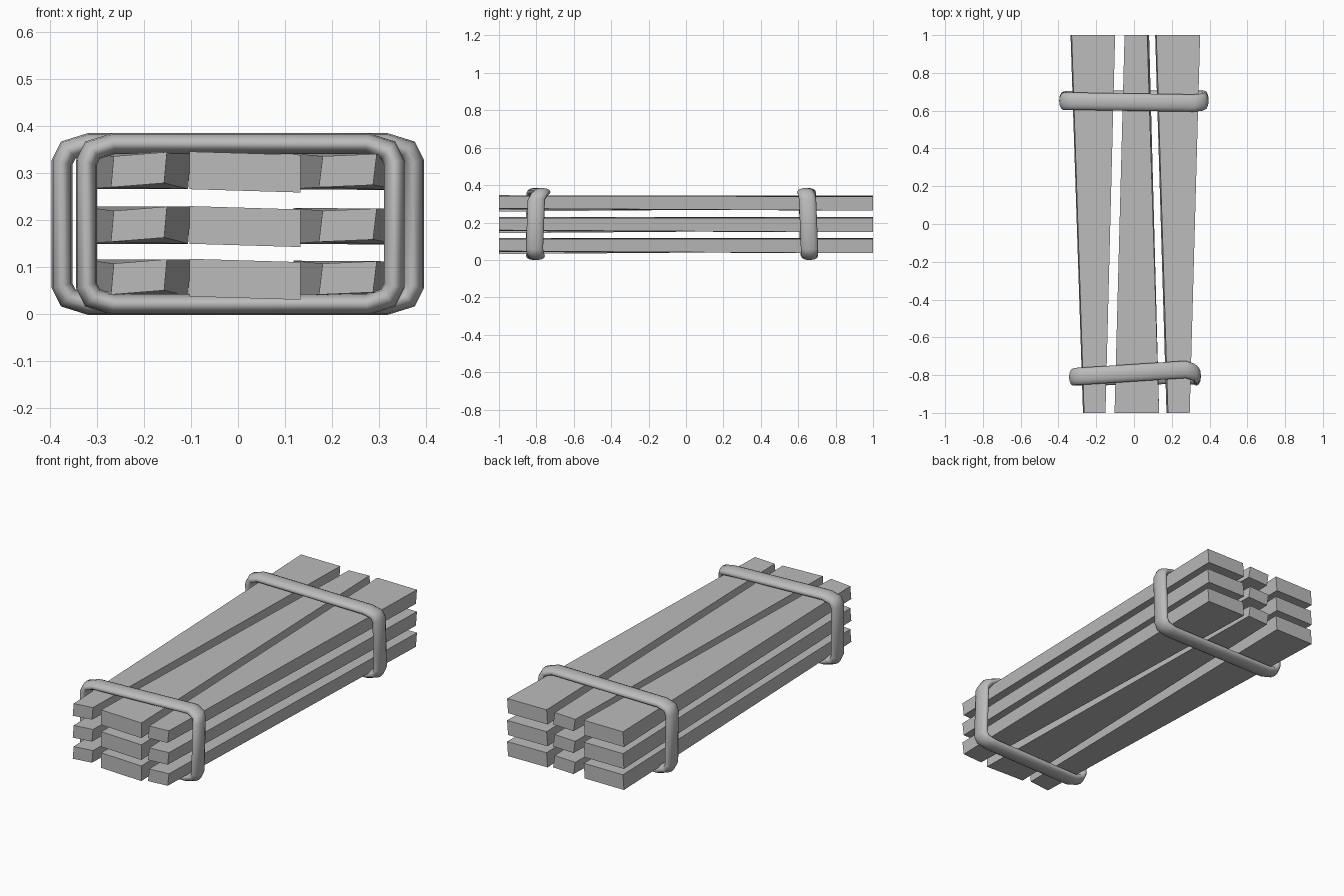
import bpy, bmesh
from math import sin, cos, tau
from mathutils import Vector

cube = bpy.data.objects.get("Cube")
if cube:
    bpy.data.objects.remove(cube)

grey = bpy.data.materials.new("plain grey")
grey.use_nodes = True
colour = (0.5, 0.5, 0.5, 1)
grey.diffuse_color = colour
grey.node_tree.nodes["Principled BSDF"].inputs["Base Color"].default_value = colour


def finish(bm, name, smooth=False):
    bmesh.ops.recalc_face_normals(bm, faces=bm.faces)
    mesh = bpy.data.meshes.new(name)
    bm.to_mesh(mesh)
    bm.free()
    mesh.materials.append(grey)
    if smooth:
        mesh.shade_smooth()
    obj = bpy.data.objects.new(name, mesh)
    bpy.context.collection.objects.link(obj)


def bridge(bm, a, b):
    n = len(a)
    for i in range(n):
        j = (i + 1) % n
        bm.faces.new((a[i], a[j], b[j], b[i]))


def plank(name, base, front, back):
    """Tapered plank; each end is (left x, right x, bottom, top, tilt, shear)."""
    bm = bmesh.new()
    ends = []
    for y, (x0, x1, z0, z1, tilt, shear) in ((-1, front), (1, back)):
        corners = ((x0 + shear, z0), (x1 + shear, z0 + tilt),
                   (x1, z1 + tilt), (x0, z1))
        ends.append([bm.verts.new((x, y, base + z)) for x, z in corners])
    bridge(bm, *ends)
    for end in ends:
        bm.faces.new(end)
    finish(bm, name)


def band(name, left, right, ys, sides=12):
    """Flattened tube swept round a chamfered rectangle, mitred at each bend."""
    top, bottom = 0.363, 0.021
    chamfer = ((0, 0.04), (0.013, 0.014), (0.058, 0))
    path = []
    corners = ((left, top, 1, -1), (right, top, -1, -1),
               (right, bottom, -1, 1), (left, bottom, 1, 1))
    for k, (x, z, sx, sz) in enumerate(corners):
        pts = [(x + sx * dx, z + sz * dz) for dx, dz in chamfer]
        levels = ys[k]
        row = [(px, levels[0] + (levels[1] - levels[0]) * i / 2, pz)
               for i, (px, pz) in enumerate(pts)]
        path += row if k % 2 == 0 else row[::-1]
    path = [Vector(p) for p in path]
    bm = bmesh.new()
    rings = []
    for i, p in enumerate(path):
        before = p - path[i - 1]
        after = path[(i + 1) % len(path)] - p
        n1 = Vector((-before.z, 0, before.x)).normalized()
        n2 = Vector((-after.z, 0, after.x)).normalized()
        out = (n1 + n2).normalized()
        out /= out.dot(n1)
        rings.append([bm.verts.new(p + out * 0.022 * cos(tau * s / sides)
                                   + Vector((0, 0.046 * sin(tau * s / sides), 0)))
                      for s in range(sides)])
    for i, ring in enumerate(rings):
        bridge(bm, rings[i - 1], ring)
    finish(bm, name, True)


# Three layers of planks, with wide ends alternating
for layer, base in zip(("bottom", "middle", "top"), (0.038, 0.15, 0.266)):
    plank(layer + "_right_plank", base,
          (-0.264, -0.151, 0.004, 0.07, 0.009, -0.006),
          (-0.33, -0.10, 0, 0.079, 0, -0.006))
    plank(layer + "_centre_plank", base,
          (-0.103, 0.133, 0, 0.08, -0.007, 0),
          (-0.05, 0.07, 0.005, 0.07, 0.004, 0.01))
    plank(layer + "_left_plank", base,
          (0.18, 0.295, 0.004, 0.07, 0.005, -0.008),
          (0.118, 0.35, 0, 0.076, -0.002, -0.006))

# Binding bands; each corner has y at its upright end and its level end
band("front_band", -0.322, 0.332,
     ((-0.81, -0.805), (-0.80, -0.77), (-0.81, -0.80), (-0.81, -0.81)))
band("rear_band", -0.374, 0.373,
     ((0.65, 0.65), (0.65, 0.64), (0.66, 0.66), (0.655, 0.66)))
